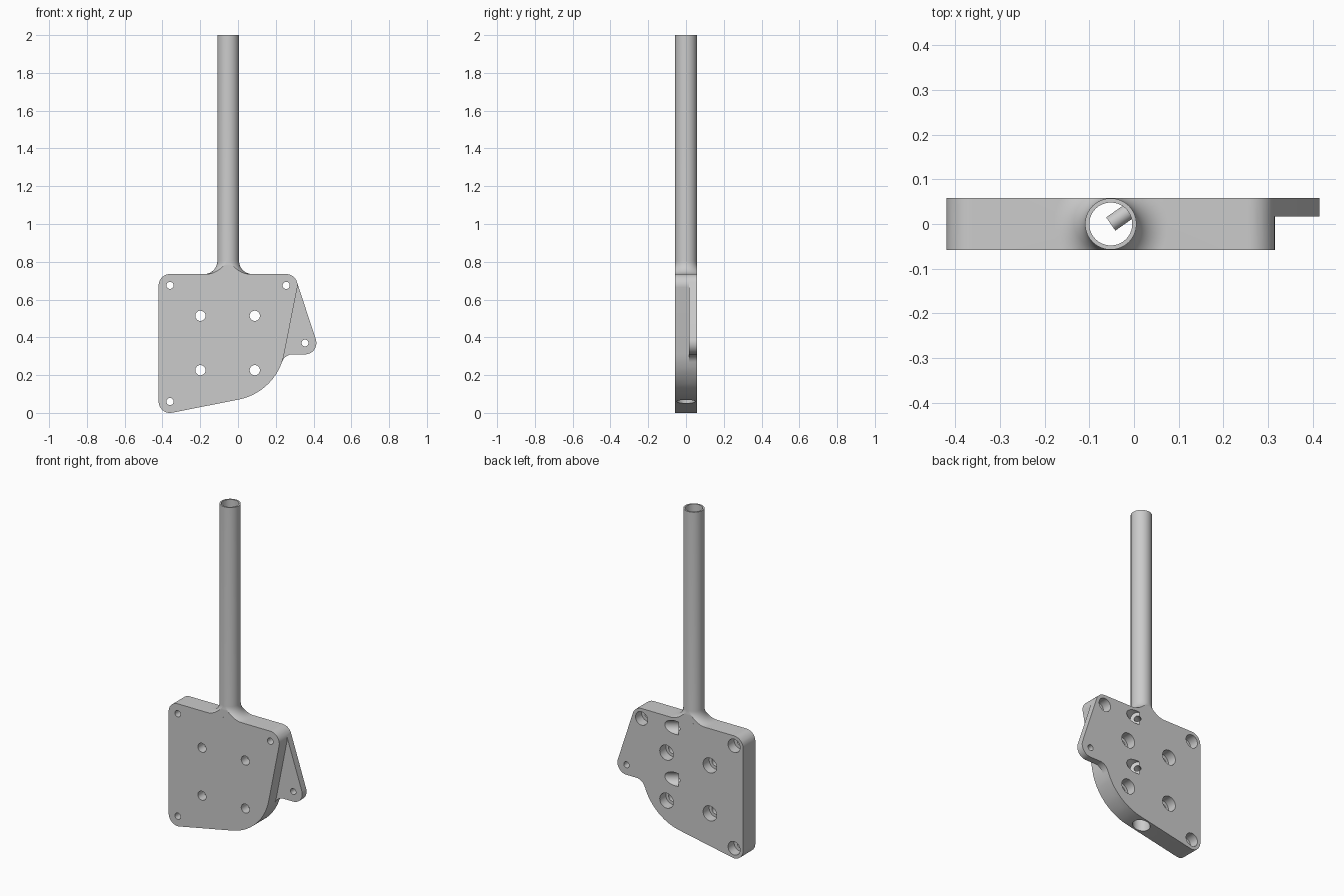
import bpy, bmesh
from math import radians, cos, sin, pi
from mathutils import Vector

cube = bpy.data.objects.get("Cube")
if cube:
    bpy.data.objects.remove(cube)

HALF = 0.058            # half thickness of the plate
STEP = 0.017            # front face of the thin ear
TUBE_X = -0.052
R = 0.06                # corner radius


def new_object(name, bm):
    bmesh.ops.recalc_face_normals(bm, faces=bm.faces)
    mesh = bpy.data.meshes.new(name)
    bm.to_mesh(mesh)
    bm.free()
    ob = bpy.data.objects.new(name, mesh)
    bpy.context.collection.objects.link(ob)
    return ob


def slab(name, arcs, y0, y1):
    """Extrude an outline made of arcs (cx, cz, r, start, end) joined by lines."""
    bm = bmesh.new()
    pts = []
    for cx, cz, r, a, b in arcs:
        n = max(3, round(abs(b - a) / 5))
        for i in range(n + 1):
            t = radians(a + (b - a) * i / n)
            p = Vector((cx + r * cos(t), y0, cz + r * sin(t)))
            if not pts or (p - pts[-1]).length > 1e-5:
                pts.append(p)
    if (pts[0] - pts[-1]).length < 1e-5:
        pts.pop()
    face = bm.faces.new([bm.verts.new(p) for p in pts])
    geom = bmesh.ops.extrude_face_region(bm, geom=[face])["geom"]
    verts = [v for v in geom if isinstance(v, bmesh.types.BMVert)]
    bmesh.ops.translate(bm, verts=verts, vec=(0, y1 - y0, 0))
    return new_object(name, bm)


def rod(start, end, r, sides=48):
    """Cylinder between two points, used as a cutter."""
    start, end = Vector(start), Vector(end)
    bpy.ops.mesh.primitive_cylinder_add(vertices=sides, radius=r, depth=(end - start).length,
                                        location=(start + end) / 2)
    ob = bpy.context.object
    ob.rotation_euler = (end - start).to_track_quat("Z", "Y").to_euler()
    return ob


def combine(target, other, operation):
    other.hide_render = True
    mod = target.modifiers.new("combine", "BOOLEAN")
    mod.operation, mod.solver, mod.object = operation, "EXACT", other
    bpy.context.view_layer.update()
    bpy.context.view_layer.objects.active = target
    bpy.ops.object.modifier_apply(modifier=mod.name)
    bpy.data.objects.remove(other)


# Plate: thick front body and back layer with the projecting ear
foot = (-0.36, 0.06, R, 180, 281)
belly = (-0.055, 0.37, 0.305, 281, 340.8)
top_right = (0.255, 0.675, R, 18.2, 90)
top_left = (-0.36, 0.675, R, 90, 180)
body = [foot, belly, (-0.055, 0.37, 0.305, 340.8, 349),
        (0.255, 0.675, R, -11, 18.2), top_right, top_left]
ear = [foot, belly, (0.29, 0.25, R, 160.8, 90),
       (0.355, 0.37, R, 270, 378.2), top_right, top_left]
mount = slab("mounting_plate_with_tube", body, -HALF, STEP)
combine(mount, slab("ear_layer", ear, STEP, HALF), "UNION")

# Tube with a flared foot, trimmed to the plate thickness
tube_r, flare = 0.0575, 0.07
profile = [(0, 0.7), (tube_r + flare, 0.7)]
for i in range(13):
    t = pi / 2 * i / 12
    profile.append((tube_r + flare * (1 - sin(t)), 0.735 + flare * (1 - cos(t))))
profile += [(tube_r, 2), (0, 2)]
bm = bmesh.new()
vs = [bm.verts.new((r, 0, z)) for r, z in profile]
edges = [bm.edges.new(pair) for pair in zip(vs, vs[1:])]
bmesh.ops.spin(bm, geom=vs + edges, cent=(0, 0, 0), axis=(0, 0, 1), angle=2 * pi, steps=64)
bmesh.ops.remove_doubles(bm, verts=bm.verts, dist=1e-5)
bmesh.ops.translate(bm, verts=bm.verts, vec=(TUBE_X, 0, 0))
tube = new_object("tube", bm)
bpy.ops.mesh.primitive_cube_add(size=1, location=(0, 0, 1))
trim = bpy.context.object
trim.scale = (2, 2 * HALF - 0.0004, 4)
combine(tube, trim, "INTERSECT")
combine(mount, tube, "UNION")

# Bore running the whole height
combine(mount, rod((TUBE_X, 0, -0.5), (TUBE_X, 0, 2.5), 0.048, 64), "DIFFERENCE")

# Screw holes: x, z, radius, counterbore radius at the back
holes = [(x, z, 0.019, 0.04) for x, z in ((-0.36, 0.675), (0.255, 0.675), (-0.36, 0.06))]
holes += [(x, z, 0.027, 0.045) for x in (-0.199, 0.089) for z in (0.226, 0.514)]
holes.append((0.355, 0.37, 0.018, None))
for x, z, r, counterbore in holes:
    combine(mount, rod((x, -0.2, z), (x, 0.2, z), r), "DIFFERENCE")
    if counterbore:
        combine(mount, rod((x, 0, z), (x, 0.2, z), counterbore), "DIFFERENCE")

# Slanted clamping screw pockets reaching the bore from the back
slant = Vector((cos(radians(35)), sin(radians(35)), 0))
for z in (0.37, 0.68):
    centre = Vector((TUBE_X, 0, z))
    combine(mount, rod(centre + slant * 0.084, centre + slant * 0.25, 0.04), "DIFFERENCE")
    combine(mount, rod(centre, centre + slant * 0.1, 0.018), "DIFFERENCE")

# Smooth curved walls, sharp rims
bpy.ops.object.select_all(action="DESELECT")
mount.select_set(True)
bpy.context.view_layer.objects.active = mount
bpy.ops.object.shade_smooth_by_angle(angle=radians(30))
